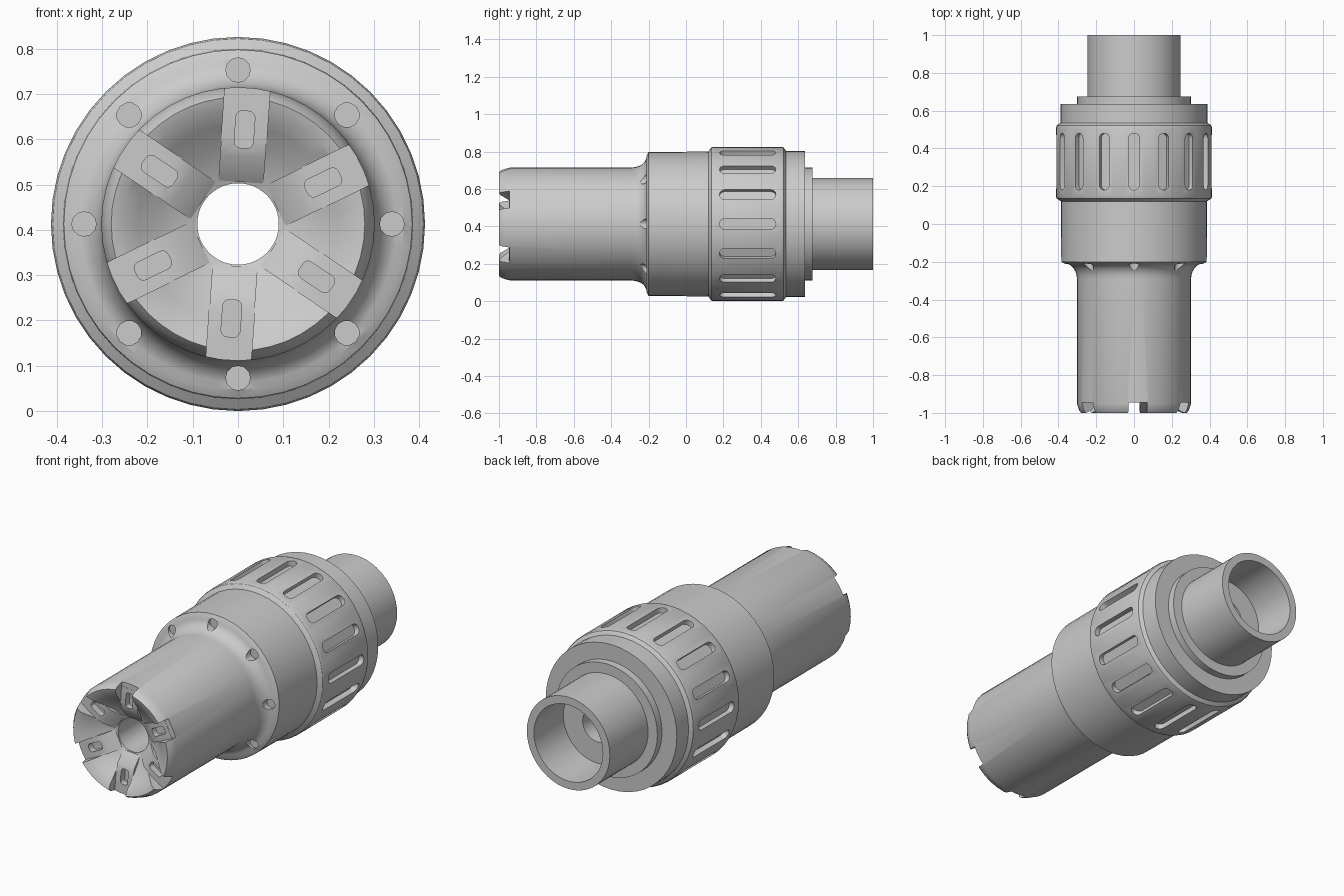
import bpy, bmesh
from math import cos, sin, pi, radians
from mathutils import Matrix, Vector

if "Cube" in bpy.data.objects:
    bpy.data.objects.remove(bpy.data.objects["Cube"])

CZ = 0.413
SEG = 48
AXIS = Vector((0, 1, 0))


def finish(bm, name):
    bmesh.ops.recalc_face_normals(bm, faces=bm.faces[:])
    me = bpy.data.meshes.new(name)
    bm.to_mesh(me)
    bm.free()
    ob = bpy.data.objects.new(name, me)
    bpy.context.collection.objects.link(ob)
    return ob


def lathe(name, profile):
    """Revolve a closed (y, radius) profile around the long axis."""
    bm = bmesh.new()
    rings = []
    for i in range(SEG):
        a = 2 * pi * i / SEG
        rings.append([bm.verts.new((r * cos(a), y, CZ + r * sin(a))) for y, r in profile])
    n = len(profile)
    for i in range(SEG):
        A, B = rings[i], rings[(i + 1) % SEG]
        for j in range(n):
            k = (j + 1) % n
            bm.faces.new((A[j], A[k], B[k], B[j]))
    return finish(bm, name)


def frame(order, a):
    """Axes picked from r (radial), t (tangent), y (long axis) at angle a."""
    ax = {'r': Vector((cos(a), 0, sin(a))), 't': Vector((-sin(a), 0, cos(a))), 'y': AXIS}
    m = Matrix([ax[c] for c in order]).transposed().to_4x4()
    m.translation = (0, 0, CZ)
    return m


def prisms(name, pts, order, angles, h0, h1):
    """Extrude one outline at each angle, all in one mesh."""
    bm = bmesh.new()
    for a in angles:
        m = frame(order, a)
        lo = [bm.verts.new(m @ Vector((x, y, h0))) for x, y in pts]
        hi = [bm.verts.new(m @ Vector((x, y, h1))) for x, y in pts]
        bm.faces.new(lo[::-1])
        bm.faces.new(hi)
        for i in range(len(pts)):
            j = (i + 1) % len(pts)
            bm.faces.new((lo[i], lo[j], hi[j], hi[i]))
    return finish(bm, name)


def pill(x0, x1, half, rad, n=5):
    """Rounded rectangle along x."""
    out = []
    for cx, cy, s in ((x1 - rad, half - rad, 0), (x0 + rad, half - rad, 90),
                      (x0 + rad, rad - half, 180), (x1 - rad, rad - half, 270)):
        for i in range(n):
            a = radians(s + 90 * i / (n - 1))
            out.append((cx + rad * cos(a), cy + rad * sin(a)))
    return out


def cut(ob, cutter):
    mod = ob.modifiers.new("cut", 'BOOLEAN')
    mod.operation = 'DIFFERENCE'
    mod.solver = 'EXACT'
    mod.object = cutter
    bpy.context.view_layer.objects.active = ob
    bpy.ops.object.modifier_apply(modifier=mod.name)


# Main body: bore, dished front, barrel, fillet, shoulder, collar, rear tube
fillet = [(-0.29 + 0.08 * sin(t), 0.367 - 0.065 * cos(t)) for t in
          [pi / 2 * i / 6 for i in range(7)]]
profile = [(-0.89, 0.09), (-0.905, 0.13), (-0.93, 0.175), (-0.965, 0.22),
           (-0.992, 0.255), (-1.0, 0.28), (-0.985, 0.291), (-0.95, 0.302)]
profile += fillet
profile += [(-0.20, 0.385), (0.12, 0.387), (0.135, 0.409), (0.145, 0.413),
            (0.51, 0.413), (0.522, 0.409), (0.535, 0.390), (0.635, 0.390),
            (0.635, 0.302), (0.675, 0.302), (0.675, 0.247), (1.0, 0.247),
            (1.0, 0.205), (0.75, 0.205), (0.75, 0.09)]
body = lathe("main_body", profile)

six = [radians(86 + 60 * i) for i in range(6)]

# Sloping pads inside the dished front
pads = prisms("front_pads", [(0.093, -0.895), (0.15, -0.938), (0.19, -0.946),
                             (0.275, -0.946), (0.275, -0.86), (0.093, -0.86)],
              'ryt', six, -0.05, 0.05)

# Cutters
grip_slots = prisms("grip_slot_cutter", pill(0.18, 0.48, 0.028, 0.026), 'ytr',
                    [2 * pi * i / 16 for i in range(16)], 0.384, 0.5)
rim_slots = prisms("rim_slot_cutter", [(0.14, -0.05), (0.4, -0.05), (0.4, 0.05), (0.14, 0.05)],
                   'rty', six, -1.1, -0.945)
pockets = prisms("pocket_cutter", pill(0.168, 0.25, 0.021, 0.014), 'rty', six, -1.1, -0.91)
vents = prisms("vent_cutter", pill(0.313, 0.367, 0.027, 0.0265, 4), 'rty',
               [2 * pi * i / 8 for i in range(8)], -0.4, -0.2)

for c in (grip_slots, rim_slots, pockets, vents):
    cut(body, c)
cut(pads, pockets)
for c in (grip_slots, rim_slots, pockets, vents):
    bpy.data.objects.remove(c)

# Smooth shading with sharp edges kept
for ob in (body, pads):
    bpy.ops.object.select_all(action='DESELECT')
    ob.select_set(True)
    bpy.context.view_layer.objects.active = ob
    bpy.ops.object.shade_smooth_by_angle(angle=radians(32))
